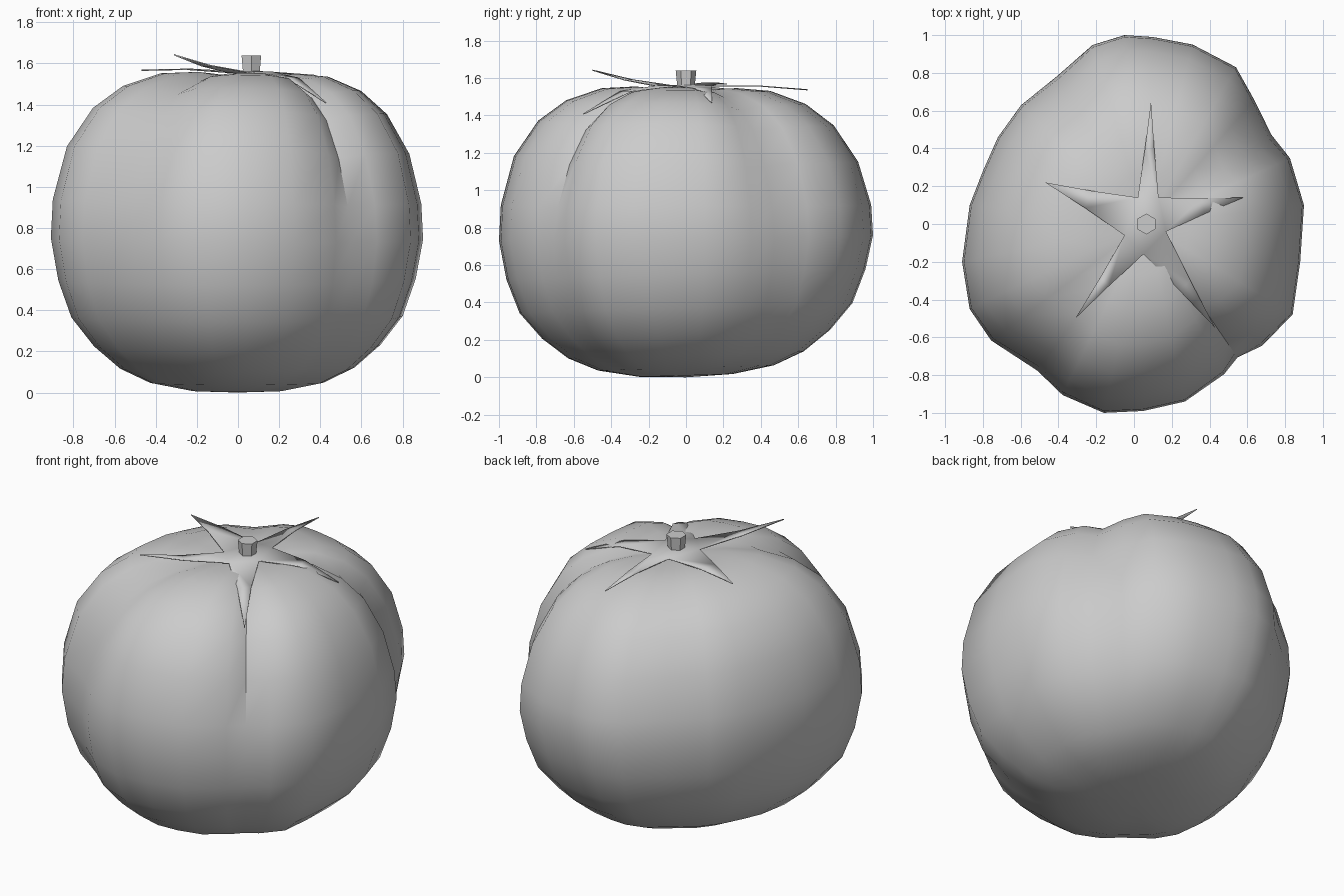
import bpy, bmesh, math
from mathutils import Vector

cube = bpy.data.objects.get("Cube")
if cube:
    bpy.data.objects.remove(cube)

grey = bpy.data.materials.new("plain grey")
grey.use_nodes = True
grey.diffuse_color = (0.6, 0.6, 0.6, 1)
grey.node_tree.nodes["Principled BSDF"].inputs["Base Color"].default_value = grey.diffuse_color

STEM_X = 0.065  # the stalk sits slightly to the left of centre


def finish(name, bm, angle):
    """Turn a bmesh into a named, shaded object."""
    bmesh.ops.recalc_face_normals(bm, faces=bm.faces)
    mesh = bpy.data.meshes.new(name)
    bm.to_mesh(mesh)
    bm.free()
    obj = bpy.data.objects.new(name, mesh)
    bpy.context.collection.objects.link(obj)
    mesh.materials.append(grey)
    bpy.ops.object.select_all(action='DESELECT')
    obj.select_set(True)
    bpy.context.view_layer.objects.active = obj
    bpy.ops.object.shade_smooth_by_angle(angle=math.radians(angle))
    return obj


# Fruit: an uneven outline swept through a squat profile, pinched by creases
outline = [(.9, .1), (.83, .35), (.74, .48), (.64, .66), (.54, .83), (.31, .95),
           (.1, .99), (-.05, 1), (-.22, .95), (-.41, .79), (-.6, .63), (-.72, .46),
           (-.8, .28), (-.87, .1), (-.91, -.2), (-.87, -.45), (-.76, -.62),
           (-.52, -.79), (-.38, -.91), (-.16, -1), (.05, -.99), (.27, -.94),
           (.48, -.8), (.56, -.72), (.68, -.65), (.84, -.48), (.88, -.2)]
profile = [(.25, .01), (.47, .05), (.63, .12), (.77, .23), (.89, .37), (.96, .55),
           (1, .75), (.99, .93), (.92, 1.18), (.79, 1.37), (.64, 1.48),
           (.45, 1.545), (.27, 1.555), (.12, 1.54)]
creases = [(2, .05), (9, .025), (17, .05), (23, .06)]  # outline index, depth


def crease_at(index):
    """Depth of the pinch: full on a crease, slight on its neighbours."""
    depth = 0
    for where, amount in creases:
        gap = abs(index - where)
        if gap < 2:
            depth = max(depth, amount * (1, .3)[gap])
    return depth


bm = bmesh.new()
rings = []
for share, z in profile:
    up = min(max((z - .55) / .6, 0), 1)
    fade = up * min(1, max(0, (share - .1) / .4))
    ring = []
    for i, (x, y) in enumerate(outline):
        pinch = crease_at(i) * fade
        shrink = share * (1 - pinch)
        px, py = x * shrink + STEM_X * (1 - share) * up, y * shrink
        # the crown leans down to the left and back, the base rises at the back
        lean = (.03 * max(py, 0) + .02 * px) * up - .03 * py * (1 - up)
        ring.append(bm.verts.new((px, py, z - lean - pinch * up * (1.1 - share * .6))))
    rings.append(ring)
count = len(outline)
for low, high in zip(rings, rings[1:]):
    for i in range(count):
        j = (i + 1) % count
        bm.faces.new((low[i], low[j], high[j], high[i]))
for ring, centre in ((rings[0], (0, 0, 0)), (rings[-1], (STEM_X, 0, 1.53))):
    hub = bm.verts.new(centre)
    for i in range(count):
        bm.faces.new((ring[i], ring[(i + 1) % count], hub))
finish("fruit_body", bm, 40)

# Calyx: five pointed sepals around a shared centre
tips = [(.09, .65, 1.54), (-.47, .22, 1.57), (-.31, -.5, 1.645),
        (.43, -.55, 1.41), (.58, .14, 1.47)]
lifts = [.01, .01, -.01, .045, .03]
notches = [(.13, .14), (.02, .14), (-.05, -.06), (.05, -.16), (.17, -.04)]
bm = bmesh.new()
hub = bm.verts.new((STEM_X, 0, 1.565))
base = [bm.verts.new((x, y, 1.56)) for x, y in notches]
for i, (tip, lift) in enumerate(zip(tips, lifts)):
    a, b = base[i], base[(i + 1) % len(base)]
    end = Vector(tip)
    bend = ((a.co + b.co) / 2).lerp(end, .5) + Vector((0, 0, lift))
    half = (b.co - a.co) * .23
    left, right = bm.verts.new(bend - half), bm.verts.new(bend + half)
    point = bm.verts.new(end)
    bm.faces.new((hub, a, b))
    bm.faces.new((a, left, right, b))
    bm.faces.new((left, point, right))
calyx = finish("calyx", bm, 30)
solid = calyx.modifiers.new("thickness", 'SOLIDIFY')
solid.thickness = .006

# Stalk: a short six-sided stub, a little wider at the top
bm = bmesh.new()
bmesh.ops.create_cone(bm, cap_ends=True, segments=6, radius1=.043, radius2=.055, depth=.12)
bmesh.ops.translate(bm, verts=bm.verts, vec=(STEM_X, 0, 1.58))
finish("stalk", bm, 30)
